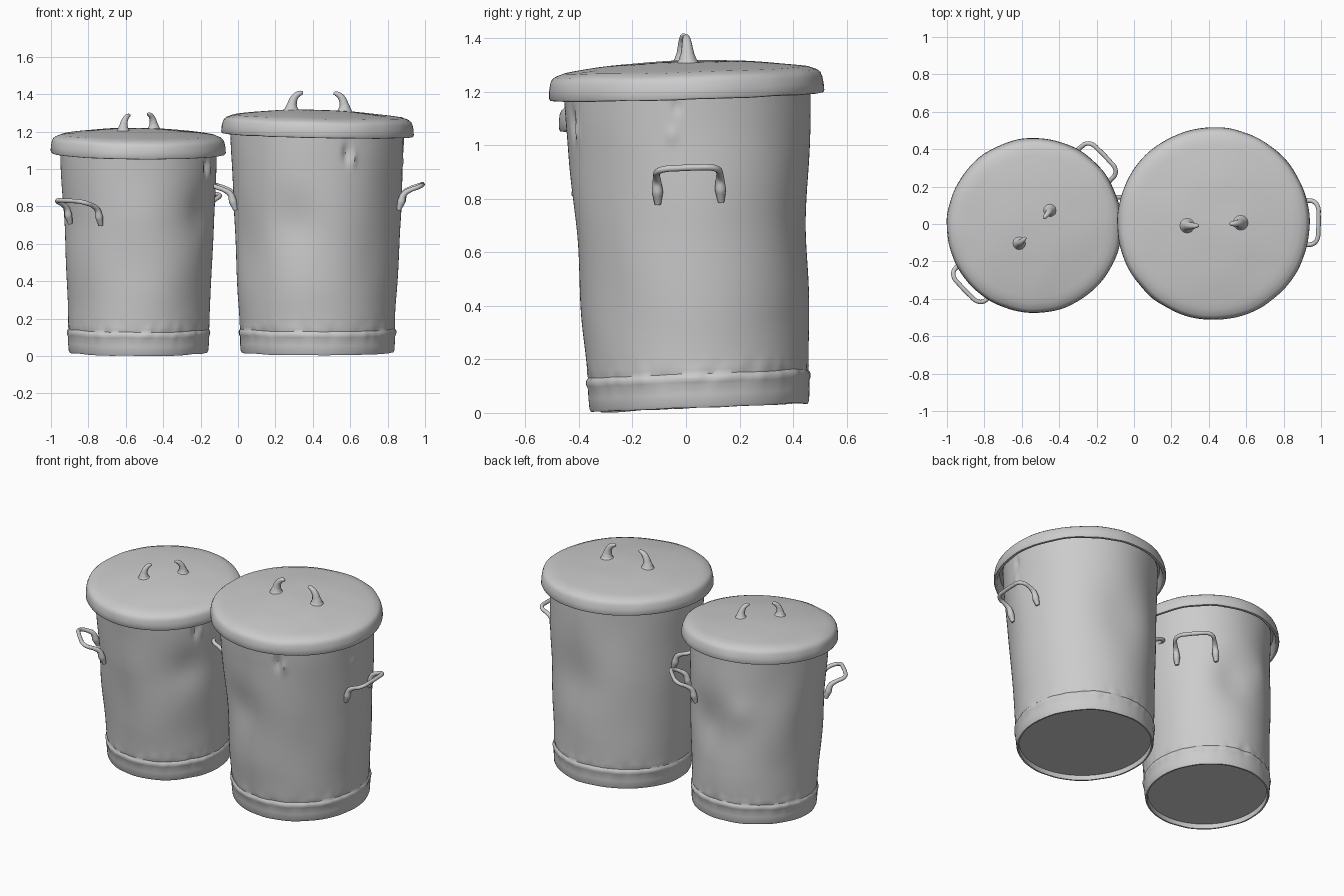
import bpy, bmesh
from math import sin, cos, pi, radians, exp
from mathutils import Vector, noise

if "Cube" in bpy.data.objects:
    bpy.data.objects.remove(bpy.data.objects["Cube"])


def place(obj, loc, rot):
    obj.location = loc
    obj.rotation_euler = [radians(a) for a in rot]


def lathe(name, profile, seg, warp):
    """Revolve (r, z) points; warp(r, angle, z) returns a moved (r, z)."""
    bm = bmesh.new()
    rings = []
    for r, z in profile:
        if r == 0:
            rings.append([bm.verts.new((0, 0, z))])
            continue
        ring = []
        for i in range(seg):
            a = 2 * pi * i / seg
            rr, zz = warp(r, a, z)
            ring.append(bm.verts.new((rr * cos(a), rr * sin(a), zz)))
        rings.append(ring)
    for lo, hi in zip(rings, rings[1:]):
        for i in range(seg):
            j = (i + 1) % seg
            if len(lo) == 1:
                bm.faces.new((lo[0], hi[j], hi[i]))
            elif len(hi) == 1:
                bm.faces.new((lo[i], lo[j], hi[0]))
            else:
                bm.faces.new((lo[i], lo[j], hi[j], hi[i]))
    bmesh.ops.recalc_face_normals(bm, faces=bm.faces)
    me = bpy.data.meshes.new(name)
    bm.to_mesh(me)
    bm.free()
    me.shade_smooth()
    me.set_sharp_from_angle(angle=radians(45))
    obj = bpy.data.objects.new(name, me)
    bpy.context.collection.objects.link(obj)
    return obj


def tube(name, points):
    """Smooth round bar through (position, radius) points."""
    cu = bpy.data.curves.new(name, 'CURVE')
    cu.dimensions = '3D'
    cu.bevel_depth = 1.0
    cu.bevel_resolution = 4
    cu.resolution_u = 6
    cu.use_fill_caps = True
    sp = cu.splines.new('BEZIER')
    sp.bezier_points.add(len(points) - 1)
    for bp, (co, rad) in zip(sp.bezier_points, points):
        bp.co = co
        bp.radius = rad
        bp.handle_left_type = bp.handle_right_type = 'AUTO'
    obj = bpy.data.objects.new(name, cu)
    bpy.context.collection.objects.link(obj)
    bpy.ops.object.select_all(action='DESELECT')
    obj.select_set(True)
    bpy.context.view_layer.objects.active = obj
    bpy.ops.object.convert(target='MESH')
    bpy.context.object.data.shade_smooth()
    return bpy.context.object


def make_body(name, r0, r1, height, dents, seed):
    """Tapered dented barrel with a recessed floor and a foot band."""
    prof = [(0, .03), (r0 - .02, .03), (r0 - .017, 0), (r0 - .008, 0), (r0 - .003, .01),
            (r0, .05), (r0 + .001, .085), (r0 + .005, .095), (r0 + .007, .108),
            (r0 + .004, .118), (r0 - .002, .126)]
    rows = 75
    for k in range(1, rows + 1):
        t = k / rows
        prof.append((r0 + (r1 - r0) * t, .126 + (height - .126) * t))
    prof.append((0, height))

    def warp(r, a, z):
        if r < r0 - .018:
            return r, z
        p = Vector((cos(a), sin(a), z * 2.2)) * 1.3 + Vector((seed, 0, 0))
        d = .010 * noise.noise(p) * min(1, z / .3)
        for deg, dz, depth, wa, wz in dents:
            da = (a - radians(deg) + pi) % (2 * pi) - pi
            d -= depth * exp(-(da / wa) ** 2 - ((z - dz) / wz) ** 2)
        # crinkled metal around the foot band
        crinkle = noise.noise(Vector((cos(a) * 9, sin(a) * 9, z * 12 + seed)))
        d += .006 * crinkle * exp(-((z - .12) / .045) ** 2)
        lift = .005 * noise.noise(Vector((cos(a) * 3, sin(a) * 3, seed))) if z < .13 else 0
        return r + d, z + lift

    return lathe(name, prof, 200, warp)


def make_lid(name, R, crown, seed):
    """Shallow domed lid with a rounded skirt, hollow underneath."""
    edge = .09
    prof = [(0, .06), (R - .035, .055), (R - .022, .002), (R - .016, -.002), (R - .004, 0),
            (R, .008), (R - .001, .035), (R - .006, .062), (R - .013, .077), (R - .025, .087)]
    for k in range(1, 14):
        r = (R - .025) * (1 - k / 14)
        prof.append((r, edge + (crown - edge) * (1 - (r / R) ** 2)))
    prof.append((0, crown))

    def warp(r, a, z):
        n = noise.noise(Vector((cos(a) * 4, sin(a) * 4, z * 8 + seed)))
        w = noise.noise(Vector((cos(a) * r * 5, sin(a) * r * 5, seed + 3)))
        return (r + (.004 * n if r > R - .03 else 0),
                z + (.004 * w if z > .05 else .003 * n))

    return lathe(name, prof, 128, warp)


def make_side_handle(name, wall, deg, h):
    """Bail handle rising outward, its flared feet welded to the barrel."""
    u = Vector((cos(radians(deg)), sin(radians(deg)), 0))
    t = Vector((-u.y, u.x, 0))
    half = [(-.012, .118, -.13, .012), (.002, .118, -.085, .021), (.016, .118, -.045, .016),
            (.05, .118, -.022, .0125), (.088, .112, -.008, .012),
            (.108, .088, 0, .012), (.113, .04, .002, .012)]
    full = half + [(a, -b, c, d) for a, b, c, d in reversed(half)]
    return tube(name, [(u * (wall + a) + t * b + Vector((0, 0, h + c)), d)
                       for a, b, c, d in full])


def make_horn(name, deg, crown, s):
    """Curled stump of the broken lid grip."""
    u = Vector((cos(radians(deg)), sin(radians(deg)), 0))
    path = [(.142, -.012, .046), (.142, .008, .033), (.139, .03, .025), (.130, .058, .02),
            (.112, .08, .016), (.092, .089, .012), (.082, .088, .006)]
    return tube(name, [(u * d * s + Vector((0, 0, crown + z * s)), r * s)
                       for d, z, r in path])


cans = [
    dict(side="left", r0=.376, r1=.418, height=1.115, loc=(-.532, .05, .02), rot=(3, 0, 0),
         R=.468, crown=.132, lid_loc=(-.533, -.007, 1.083), lid_rot=(3.8, .5, 0),
         handles=(44, 224), wall=.405, hz=.828, grip=47, gs=.84, seed=2.0,
         dents=[(-35, .76, .018, .28, .13), (75, .62, .024, .3, .15), (110, .72, -.01, .2, .1),
                (-100, .5, .008, .4, .2), (170, .55, .012, .3, .2),
                (-29, 1.0, .016, .04, .05), (-24, .99, -.008, .03, .04)]),
    dict(side="right", r0=.414, r1=.465, height=1.215, loc=(.425, .05, .02), rot=(2.2, 0, 0),
         R=.515, crown=.133, lid_loc=(.425, .003, 1.183), lid_rot=(1.8, 1.2, 0),
         handles=(-1, 179), wall=.448, hz=.895, grip=3, gs=1.0, seed=7.0,
         dents=[(-105, .72, .018, .3, .15), (-50, .5, .010, .3, .2), (85, .66, .024, .4, .2),
                (-150, .6, .012, .3, .2), (-70, 1.08, .018, .045, .05),
                (-65, 1.05, -.010, .03, .04), (-8, 1.02, -.008, .04, .03),
                (-5, 1.13, .012, .03, .03)]),
]

for c in cans:
    s = c["side"]
    # barrel
    place(make_body(s + "_can_body", c["r0"], c["r1"], c["height"], c["dents"], c["seed"]),
          c["loc"], c["rot"])
    # side handles
    for i, deg in enumerate(c["handles"]):
        place(make_side_handle(f"{s}_can_handle_{i + 1}", c["wall"], deg, c["hz"]),
              c["loc"], c["rot"])
    # lid and its broken grip
    place(make_lid(s + "_can_lid", c["R"], c["crown"], c["seed"]), c["lid_loc"], c["lid_rot"])
    for i, deg in enumerate((c["grip"], c["grip"] + 180)):
        place(make_horn(f"{s}_can_lid_grip_{i + 1}", deg, c["crown"], c["gs"]),
              c["lid_loc"], c["lid_rot"])
